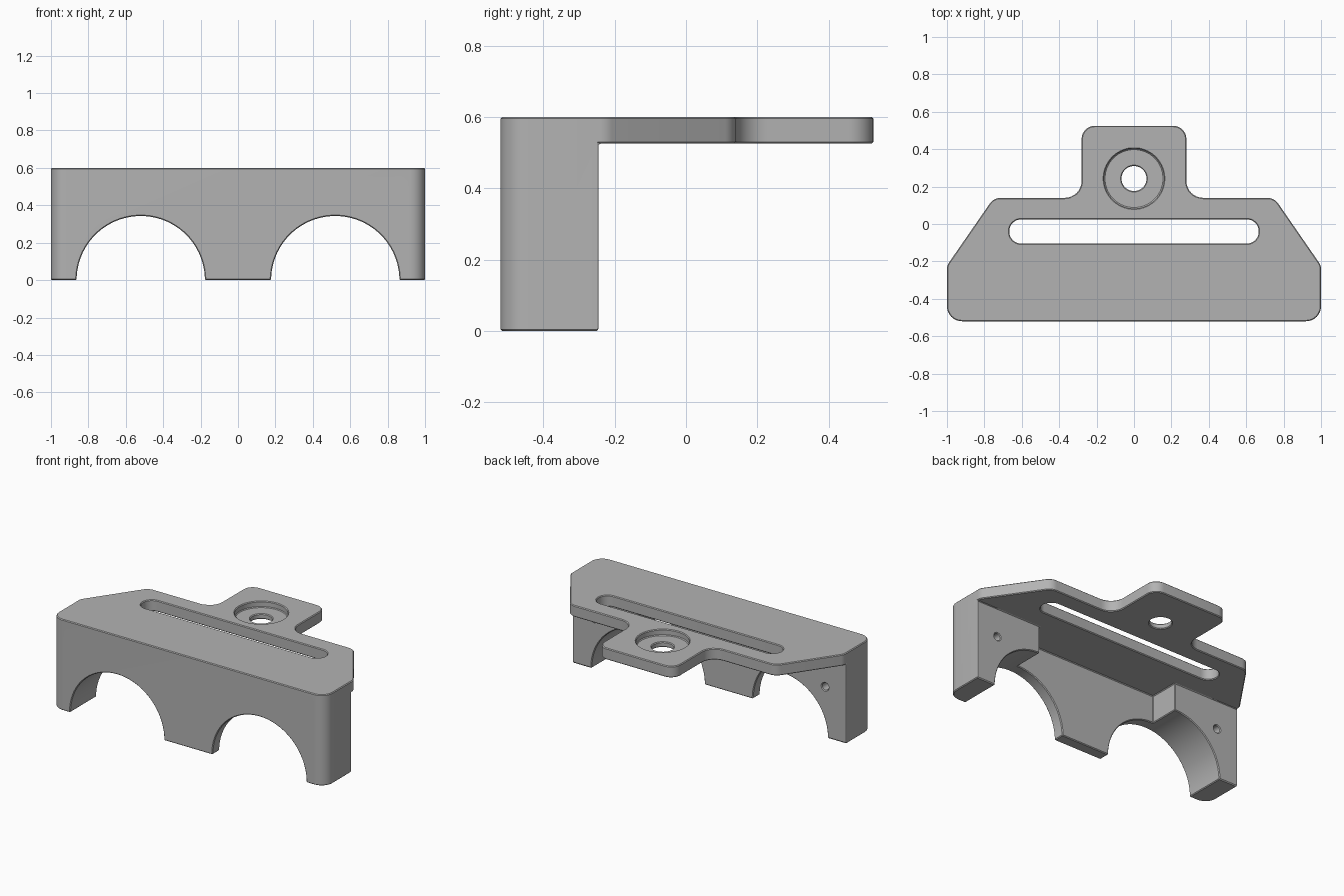
import bpy, bmesh, math
from mathutils import Vector, Matrix

cube = bpy.data.objects.get("Cube")
if cube:
    bpy.data.objects.remove(cube, do_unlink=True)

grey = bpy.data.materials.new("plain grey")
grey.use_nodes = True
colour = (0.45, 0.45, 0.45, 1)
grey.diffuse_color = colour
grey.node_tree.nodes["Principled BSDF"].inputs["Base Color"].default_value = colour

WALL_BACK, PLATE_BOTTOM, HEIGHT = -0.245, 0.525, 0.6
ARCH_X, ARCH_R = 0.52, 0.343


def rounded(corners, steps=8):
    """Replace each (x, y, radius) corner with an arc."""
    out = []
    for i, (x, y, r) in enumerate(corners):
        p = Vector((x, y))
        if r == 0:
            out.append(p)
            continue
        a = (Vector(corners[i - 1][:2]) - p).normalized()
        b = (Vector(corners[(i + 1) % len(corners)][:2]) - p).normalized()
        half = a.angle(b) / 2
        centre = p + (a + b).normalized() * (r / math.sin(half))
        start = p + a * (r / math.tan(half)) - centre
        end = p + b * (r / math.tan(half)) - centre
        sweep = start.angle_signed(end)
        for k in range(steps + 1):
            out.append(centre + Matrix.Rotation(-sweep * k / steps, 2) @ start)
    return out


def prism(name, outline, z0, z1):
    bm = bmesh.new()
    face = bm.faces.new([bm.verts.new((p[0], p[1], z0)) for p in outline])
    top = bmesh.ops.extrude_face_region(bm, geom=[face])["geom"]
    bmesh.ops.translate(bm, vec=(0, 0, z1 - z0),
                        verts=[v for v in top if isinstance(v, bmesh.types.BMVert)])
    bmesh.ops.recalc_face_normals(bm, faces=bm.faces)
    mesh = bpy.data.meshes.new(name)
    bm.to_mesh(mesh)
    bm.free()
    obj = bpy.data.objects.new(name, mesh)
    bpy.context.collection.objects.link(obj)
    return obj


def circle(x, y, r, n):
    return [(x + r * math.cos((k + 0.5) * math.tau / n),
             y + r * math.sin((k + 0.5) * math.tau / n)) for k in range(n)]


def along_y(obj):
    """Turn an upright prism so its length runs from front to back."""
    obj.data.transform(Matrix(((1, 0, 0, 0), (0, 0, 1, 0), (0, 1, 0, 0), (0, 0, 0, 1))))
    obj.data.flip_normals()
    return obj


# Bracket footprint: front corners, slanted shoulders and rear tab
left_side = [(1, -0.52, 0.08), (1, -0.222, 0.06), (0.75, 0.14, 0.07),
             (0.28, 0.14, 0.09), (0.28, 0.525, 0.07)]
right_side = [(-x, y, r) for x, y, r in reversed(left_side)]
bracket = prism("bracket", rounded(left_side + right_side), 0, HEIGHT)

# Space under the plate, with a deeper pocket between the end blocks
half = [(1.2, 1), (1.2, WALL_BACK), (ARCH_X, WALL_BACK), (ARCH_X, -0.445)]
cutters = [prism("under_cut", half + [(-x, y) for x, y in reversed(half)], -0.1, PLATE_BOTTOM)]

# Arches and small screw holes
for side in (-1, 1):
    cutters.append(along_y(prism("arch_cut", circle(side * ARCH_X, 0, ARCH_R, 64), -0.8, 0)))
    cutters.append(along_y(prism("screw_cut", circle(side * 0.845, 0.335, 0.024, 16), -0.4, 0)))

# Long slot, tab hole and its counterbore
slot = [(x, y, 0.0645) for x, y in ((-0.667, -0.105), (0.667, -0.105), (0.667, 0.025), (-0.667, 0.025))]
cutters.append(prism("slot_cut", rounded(slot), 0.4, 0.7))
cutters.append(prism("hole_cut", circle(0, 0.243, 0.067, 32), 0.4, 0.7))
cutters.append(prism("counterbore_cut", circle(0, 0.243, 0.16, 48), HEIGHT - 0.04, 0.7))

for cutter in cutters:
    mod = bracket.modifiers.new(cutter.name, "BOOLEAN")
    mod.object, mod.operation, mod.solver = cutter, "DIFFERENCE", "EXACT"

# Fine broken edges
bevel = bracket.modifiers.new("edge_break", "BEVEL")
bevel.width, bevel.segments = 0.005, 1
bevel.limit_method, bevel.angle_limit = "ANGLE", math.radians(40)
bevel.use_clamp_overlap = False

# Bake the shape and drop the cutters
graph = bpy.context.evaluated_depsgraph_get()
finished = bpy.data.meshes.new_from_object(bracket.evaluated_get(graph))
bracket.modifiers.clear()
bracket.data = finished
for cutter in cutters:
    bpy.data.objects.remove(cutter, do_unlink=True)
finished.materials.clear()
finished.materials.append(grey)

bpy.ops.object.select_all(action="DESELECT")
bracket.select_set(True)
bpy.context.view_layer.objects.active = bracket
bpy.ops.object.shade_smooth_by_angle(angle=math.radians(30))
